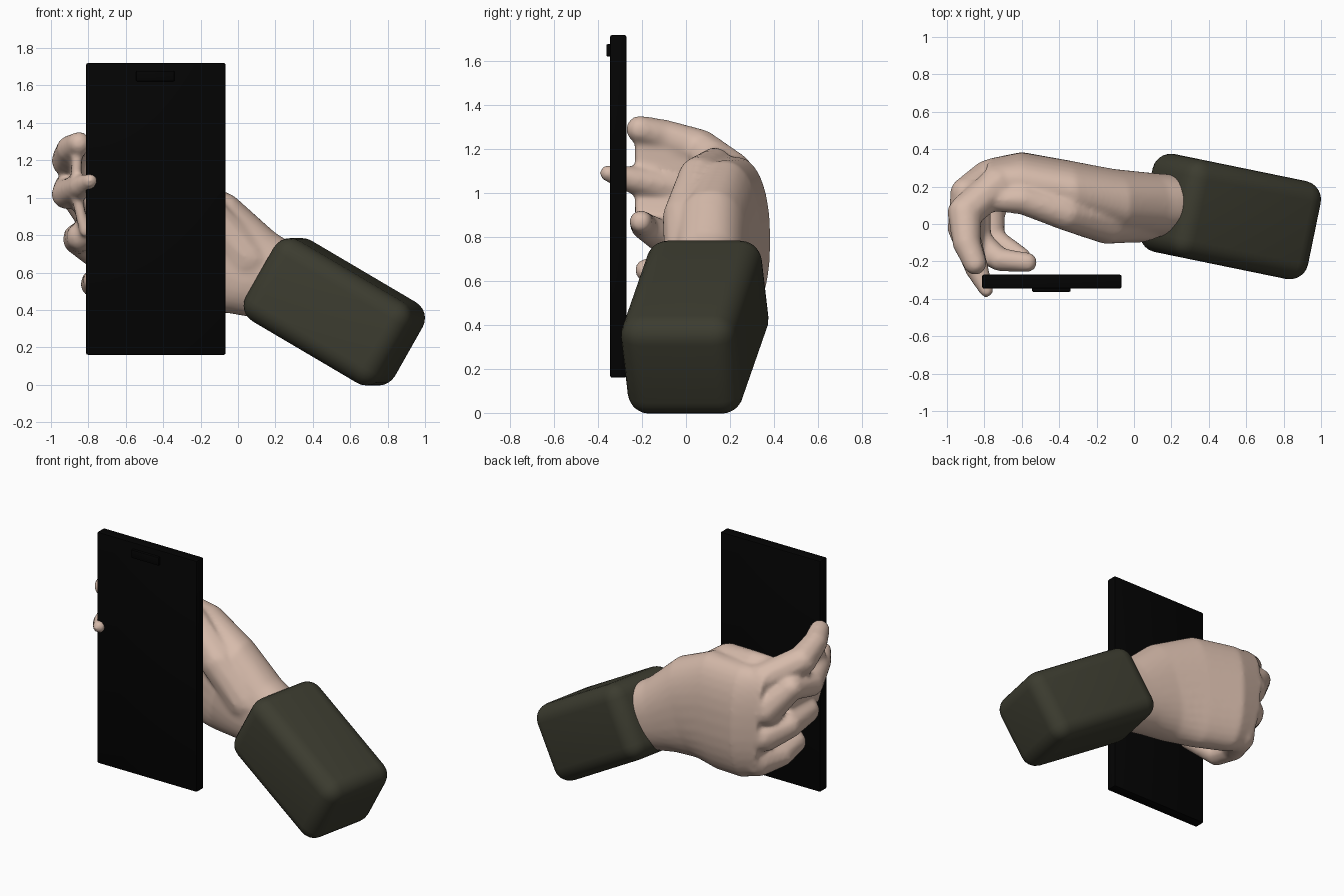
import bpy, bmesh, math
from mathutils import Vector, Matrix

if "Cube" in bpy.data.objects:
    bpy.data.objects.remove(bpy.data.objects["Cube"])


def material(name, col):
    m = bpy.data.materials.new(name)
    m.diffuse_color = (*col, 1)
    m.use_nodes = True
    m.node_tree.nodes["Principled BSDF"].inputs["Base Color"].default_value = m.diffuse_color
    return m


skin = material("skin", (0.68, 0.50, 0.41))
olive = material("olive_cloth", (0.045, 0.045, 0.029))
black = material("black", (0.001, 0.001, 0.001))


def make_object(name, bm, mat):
    bmesh.ops.recalc_face_normals(bm, faces=bm.faces)
    me = bpy.data.meshes.new(name)
    bm.to_mesh(me)
    bm.free()
    me.materials.append(mat)
    ob = bpy.data.objects.new(name, me)
    bpy.context.collection.objects.link(ob)
    return ob


def box(name, center, size, bevel, segs, mat, rot=None):
    bm = bmesh.new()
    bmesh.ops.create_cube(bm, size=1)
    bmesh.ops.scale(bm, vec=size, verts=bm.verts)
    bmesh.ops.bevel(bm, geom=bm.edges[:], offset=bevel, segments=segs,
                    profile=0.5, affect='EDGES')
    m = Matrix.Translation(center) @ (rot if rot else Matrix())
    bmesh.ops.transform(bm, matrix=m, verts=bm.verts)
    ob = make_object(name, bm, mat)
    bpy.context.view_layer.objects.active = ob
    ob.select_set(True)
    bpy.ops.object.shade_smooth_by_angle(angle=math.radians(35))
    ob.select_set(False)
    return ob


def chain(bm, pts):
    """Tapered digit: closely spaced balls along (x, y, z, radius) joints."""
    for a, b in zip(pts, pts[1:]):
        a, b = Vector(a), Vector(b)
        n = max(2, int((b - a).xyz.length / 0.02))
        for i in range(n + 1):
            p = a.lerp(b, i / n)
            bmesh.ops.create_icosphere(bm, subdivisions=2, radius=p[3],
                                       matrix=Matrix.Translation(p.xyz))


def sgn_pow(v, e):
    return math.copysign(abs(v) ** e, v)


# phone with raised camera strip
box("phone", (-0.439, -0.308, 0.94), (0.746, 0.075, 1.56), 0.01, 2, black)
box("camera_strip", (-0.442, -0.345, 1.65), (0.205, 0.035, 0.056), 0.006, 2, black)

# sleeve
turn = Matrix.Rotation(math.radians(-11.6), 4, 'Z') @ Matrix.Rotation(math.radians(30), 4, 'Y')
box("sleeve", (0.515, 0.04, 0.39), (0.855, 0.534, 0.5), 0.1, 6, olive, turn)

# palm and wrist: rings of (x, y, z, half thickness, half width, tilt)
rings = [(0.25, 0.10, 0.53, 0.16, 0.21, 30), (0.07, 0.10, 0.60, 0.175, 0.25, 30),
         (-0.12, 0.11, 0.70, 0.185, 0.325, 18), (-0.35, 0.17, 0.765, 0.17, 0.385, 6),
         (-0.60, 0.225, 0.785, 0.16, 0.38, 0), (-0.77, 0.23, 0.81, 0.12, 0.36, -4)]
bm = bmesh.new()
N = 32
loops = []
for x, y, z, ry, rz, tilt in rings:
    t = math.radians(tilt)
    loop = []
    for i in range(N):
        a = 2 * math.pi * i / N
        w = rz * sgn_pow(math.sin(a), 0.88)
        loop.append(bm.verts.new((x + w * math.sin(t), y + ry * sgn_pow(math.cos(a), 0.88),
                                  z + w * math.cos(t))))
    loops.append(loop)
for A, B in zip(loops, loops[1:]):
    for i in range(N):
        bm.faces.new((A[i], A[(i + 1) % N], B[(i + 1) % N], B[i]))
bm.faces.new(loops[0])
bm.faces.new(loops[-1])
bmesh.ops.recalc_face_normals(bm, faces=bm.faces)

# thumb, index, middle, ring and little finger
digits = [
    [(0.05, 0.03, 0.67, 0.13), (-0.15, 0.01, 0.89, 0.12), (-0.36, 0.06, 1.07, 0.10),
     (-0.60, 0.13, 1.13, 0.08), (-0.75, 0.13, 1.14, 0.065)],
    [(-0.73, 0.21, 1.09, 0.10), (-0.905, 0.06, 1.20, 0.095), (-0.895, -0.10, 1.26, 0.078),
     (-0.85, -0.21, 1.29, 0.065)],
    [(-0.77, 0.24, 0.91, 0.11), (-0.905, 0.17, 1.06, 0.08), (-0.915, -0.02, 1.02, 0.085),
     (-0.84, -0.24, 1.06, 0.065), (-0.79, -0.355, 1.09, 0.04)],
    [(-0.75, 0.24, 0.73, 0.11), (-0.85, 0.12, 0.78, 0.09), (-0.84, -0.09, 0.79, 0.08),
     (-0.72, -0.19, 0.85, 0.065), (-0.57, -0.205, 0.87, 0.055)],
    [(-0.69, 0.22, 0.54, 0.11), (-0.765, 0.08, 0.54, 0.08), (-0.76, -0.08, 0.56, 0.07),
     (-0.60, -0.18, 0.65, 0.055)],
]
for d in digits:
    chain(bm, d)

# thin web of skin closing the gaps between index, middle and ring finger
for i in range(12):
    y = 0.1 - 0.028 * i
    chain(bm, [(-0.86, y, 1.22, 0.03), (-0.87, y, 1.04, 0.03), (-0.82, y, 0.82, 0.03)])
hand = make_object("hand", bm, skin)

# fuse the hand into one smooth surface
rm = hand.modifiers.new("fuse", 'REMESH')
rm.mode = 'VOXEL'
rm.voxel_size = 0.014
rm.use_smooth_shade = True
sm = hand.modifiers.new("soften", 'SMOOTH')
sm.factor = 0.5
sm.iterations = 8
